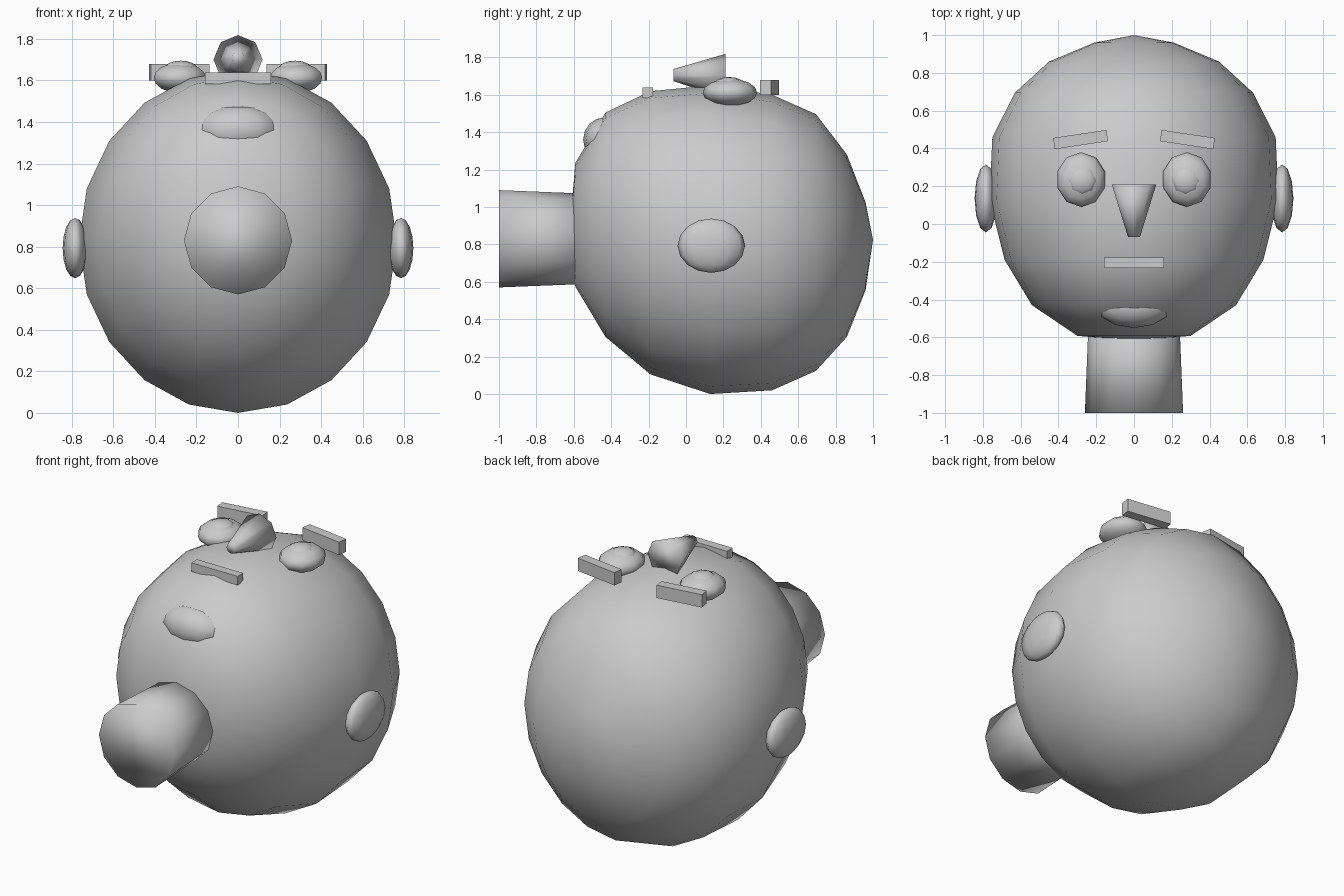
import bpy, bmesh, math
from mathutils import Matrix, Vector

cube = bpy.data.objects.get("Cube")
if cube:
    bpy.data.objects.remove(cube, do_unlink=True)

clay = bpy.data.materials.new("grey_clay")
clay.use_nodes = True
GREY = (0.6, 0.6, 0.6, 1)
clay.diffuse_color = GREY
clay.node_tree.nodes["Principled BSDF"].inputs["Base Color"].default_value = GREY


def finish(name, bm, smooth=True):
    bmesh.ops.recalc_face_normals(bm, faces=bm.faces)
    mesh = bpy.data.meshes.new(name)
    bm.to_mesh(mesh)
    bm.free()
    mesh.materials.append(clay)
    for face in mesh.polygons:
        face.use_smooth = smooth
    obj = bpy.data.objects.new(name, mesh)
    bpy.context.collection.objects.link(obj)
    return obj


def loft(name, rings, sides, poles=None):
    """Skin elliptical rings (y, centre z, radius x, radius z) strung along y."""
    bm = bmesh.new()
    loops = []
    for y, cz, rx, rz in rings:
        angles = [math.tau * i / sides for i in range(sides)]
        loops.append([bm.verts.new((rx * math.sin(a), y, cz + rz * math.cos(a)))
                      for a in angles])
    for a, b in zip(loops, loops[1:]):
        for i in range(sides):
            j = (i + 1) % sides
            bm.faces.new((a[i], a[j], b[j], b[i]))
    for k, loop in enumerate((loops[0], loops[-1])):
        if poles:
            tip = bm.verts.new(poles[k])
            for i in range(sides):
                bm.faces.new((loop[i], loop[(i + 1) % sides], tip))
        else:
            bm.faces.new(loop)
    return finish(name, bm)


def ellipsoid(name, centre, radii, segments=12, rings=8):
    bm = bmesh.new()
    bmesh.ops.create_uvsphere(bm, u_segments=segments, v_segments=rings, radius=1)
    bmesh.ops.transform(bm, verts=bm.verts,
                        matrix=Matrix.Translation(centre) @ Matrix.Diagonal((*radii, 1)))
    return finish(name, bm)


def box(name, centre, size, turn=0):
    bm = bmesh.new()
    bmesh.ops.create_cube(bm, size=1)
    spin = Matrix.Rotation(math.radians(turn), 4, 'Z')
    bmesh.ops.transform(bm, verts=bm.verts,
                        matrix=Matrix.Translation(centre) @ spin @ Matrix.Diagonal((*size, 1)))
    return finish(name, bm, smooth=False)


# Head lying on its back, from crown to jaw
loft("head", [
    (0.96, 0.79, 0.21, 0.235),
    (0.86, 0.793, 0.45, 0.488),
    (0.695, 0.81, 0.63, 0.686),
    (0.46, 0.81, 0.75, 0.79),
    (0.13, 0.825, 0.765, 0.825),
    (-0.19, 0.862, 0.685, 0.757),
    (-0.43, 0.905, 0.54, 0.60),
    (-0.592, 0.905, 0.30, 0.33),
], 20, poles=((0, 1, 0.825), (0, -0.62, 0.9)))

# Neck and chin
loft("neck", [(-0.5, 0.83, 0.24, 0.24), (-1, 0.83, 0.26, 0.26)], 12)
ellipsoid("chin", (0, -0.43, 1.36), (0.2, 0.12, 0.12))

# Nose and mouth
loft("nose", [(0.21, 1.7, 0.118, 0.118), (-0.068, 1.705, 0.032, 0.032)], 8)
box("mouth", (0, -0.205, 1.61), (0.32, 0.055, 0.055))

# Paired features
for side, s in (("left", 1), ("right", -1)):
    ellipsoid(side + "_eye", (s * 0.28, 0.235, 1.612), (0.132, 0.145, 0.073), 10)
    ellipsoid(side + "_pupil", (s * 0.275, 0.23, 1.655), (0.08, 0.08, 0.04), 8)
    box(side + "_eyebrow", (s * 0.283, 0.447, 1.64), (0.285, 0.06, 0.08), -s * 8.5)
    ellipsoid(side + "_ear", (s * 0.784, 0.135, 0.793), (0.06, 0.18, 0.145))
